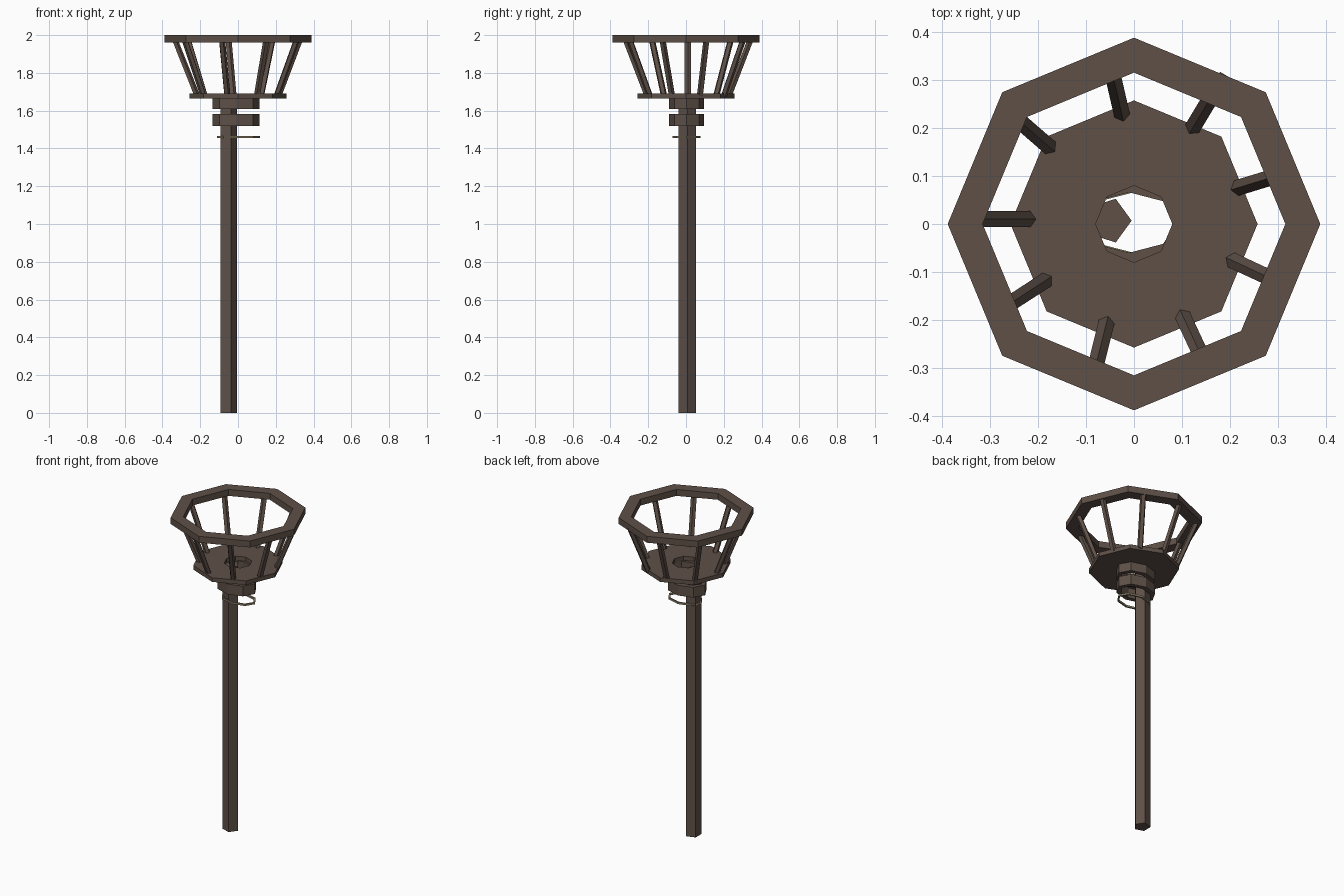
import bpy, bmesh, math
from mathutils import Vector

if "Cube" in bpy.data.objects:
    bpy.data.objects.remove(bpy.data.objects["Cube"])


def material(name, rgb):
    m = bpy.data.materials.new(name)
    m.diffuse_color = (*rgb, 1)
    m.use_nodes = True
    m.node_tree.nodes["Principled BSDF"].inputs["Base Color"].default_value = m.diffuse_color
    return m


BROWN = material("dark brown metal", (0.112, 0.080, 0.064))
TAN = material("dull tan", (0.27, 0.22, 0.15))


def loop(bm, c, rx, ry, z, n, turn=0.0):
    return [bm.verts.new((c[0] + rx * math.cos(turn + 2 * math.pi * i / n),
                          c[1] + ry * math.sin(turn + 2 * math.pi * i / n), z))
            for i in range(n)]


def bridge(bm, a, b):
    n = len(a)
    for i in range(n):
        j = (i + 1) % n
        bm.faces.new((a[i], a[j], b[j], b[i]))


def finish(bm, name, mat):
    bmesh.ops.recalc_face_normals(bm, faces=bm.faces)
    me = bpy.data.meshes.new(name)
    bm.to_mesh(me)
    bm.free()
    me.materials.append(mat)
    ob = bpy.data.objects.new(name, me)
    bpy.context.collection.objects.link(ob)
    return ob


def tube(name, c, outer, inner, z0, z1, mat=BROWN):
    bm = bmesh.new()
    rings = [loop(bm, c, r[0], r[1], z, 8)
             for r, z in ((outer, z0), (outer, z1), (inner, z1), (inner, z0))]
    for i in range(4):
        bridge(bm, rings[i], rings[(i + 1) % 4])
    return finish(bm, name, mat)


def prism(name, c0, c1, z0, z1, rad, turn):
    bm = bmesh.new()
    a = loop(bm, c0, rad, rad, z0, 5, turn)
    b = loop(bm, c1, rad, rad, z1, 5, turn)
    bridge(bm, a, b)
    bm.faces.new(a)
    bm.faces.new(b)
    return finish(bm, name, BROWN)


# Post, off to one side of the basket axis
prism("post", (-0.053, 0.007), (-0.053, 0.007), 0, 1.66, 0.048, 0)

# Basket rim and floor plate
tube("basket_rim", (0, 0), (0.389, 0.389), (0.316, 0.316), 1.96, 2.0)
tube("basket_floor", (0, 0), (0.258, 0.258), (0.08, 0.08), 1.664, 1.69)

# Collars around the post, and thin wire hoop
for name, z0, z1 in (("upper_collar", 1.608, 1.664), ("lower_collar", 1.519, 1.583)):
    tube(name, (-0.01, 0.003), (0.125, 0.092), (0.1, 0.063), z0, z1)
tube("wire_hoop", (0.003, 0.003), (0.113, 0.074), (0.103, 0.064), 1.455, 1.466, TAN)

# Slanted basket bars: inner foot point and lean direction in degrees
bars = [(-0.20, 0.01, 180), (-0.162, 0.148, 139), (-0.021, 0.21, 103),
        (0.113, 0.185, 59), (0.198, 0.07, 17), (0.188, -0.068, -25),
        (0.094, -0.175, -65), (-0.053, -0.188, -104), (-0.168, -0.107, -147)]
for i, (x, y, deg) in enumerate(bars):
    a = math.radians(deg)
    d = Vector((math.cos(a), math.sin(a)))
    foot = Vector((x, y)) + d * 0.016
    prism(f"basket_bar_{i + 1}", foot, foot + d * 0.118, 1.675, 1.972, 0.0175, a + math.pi)
